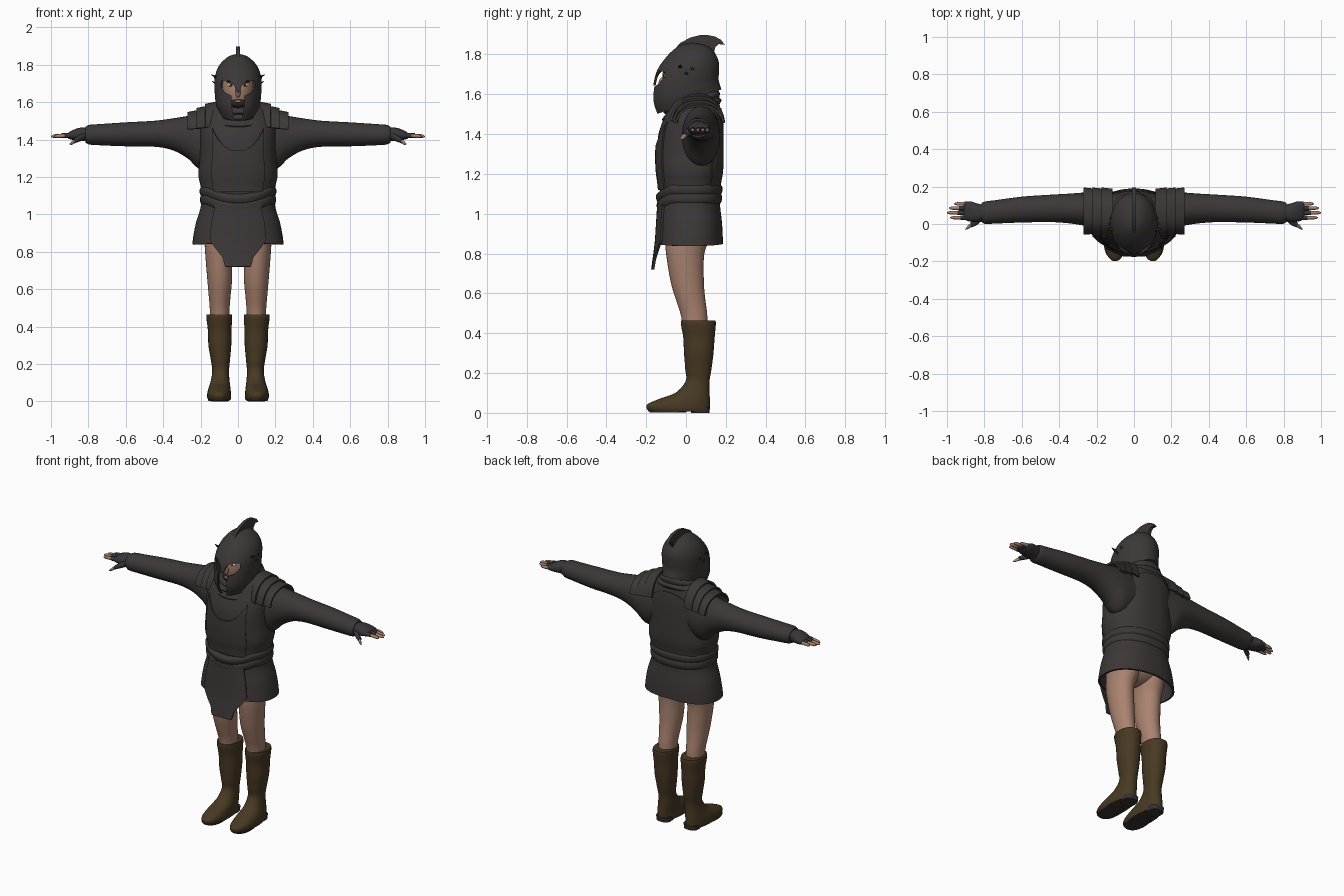
import bpy, bmesh, math
from mathutils import Vector

if "Cube" in bpy.data.objects:
    bpy.data.objects.remove(bpy.data.objects["Cube"])


def material(name, rgb):
    m = bpy.data.materials.new(name)
    m.diffuse_color = (*rgb, 1)
    m.use_nodes = True
    m.node_tree.nodes["Principled BSDF"].inputs["Base Color"].default_value = m.diffuse_color
    return m


CLOTH = material("dark cloth armour", (0.046, 0.039, 0.038))
GLOVE = material("glove grey", (0.038, 0.036, 0.041))
SKIN = material("skin", (0.40, 0.225, 0.16))
BOOT = material("boot leather", (0.064, 0.041, 0.017))
SOLE = material("boot sole", (0.035, 0.032, 0.031))
HAIR = material("dark hair", (0.03, 0.02, 0.015))
WHITE = material("eye white", (0.6, 0.56, 0.5))


def finish(name, bm, mat, mirror=False, thick=0):
    bmesh.ops.recalc_face_normals(bm, faces=bm.faces[:])
    me = bpy.data.meshes.new(name)
    bm.to_mesh(me)
    bm.free()
    me.materials.append(mat)
    ob = bpy.data.objects.new(name, me)
    bpy.context.collection.objects.link(ob)
    if thick:
        s = ob.modifiers.new("thickness", 'SOLIDIFY')
        s.thickness, s.offset = thick, 0
    if mirror:
        ob.modifiers.new("mirror", 'MIRROR').use_mirror_merge = False
    return ob


def sample(rows, t):
    """Smooth interpolation of profile rows (t, centre, half width, y front, y back)."""
    n = len(rows)
    t = min(max(t, rows[0][0]), rows[-1][0])
    i = next(k for k in range(n - 1) if t <= rows[k + 1][0])
    a, b = rows[i], rows[i + 1]
    h = b[0] - a[0]
    s = (t - a[0]) / h
    p, q = rows[max(i - 1, 0)], rows[min(i + 2, n - 1)]
    out = []
    for k in range(1, 5):
        m0 = (b[k] - p[k]) / (b[0] - p[0]) * h
        m1 = (q[k] - a[k]) / (q[0] - a[0]) * h
        out.append((2*s**3 - 3*s*s + 1) * a[k] + (s**3 - 2*s*s + s) * m0
                   + (3*s*s - 2*s**3) * b[k] + (s**3 - s*s) * m1)
    return out


def loft(name, rows, mat, a0=0, a1=360, lo=None, hi=None, off=0, n=2.3, axis='z',
         cap=True, nt=24, na=48, warp=None, mirror=False, thick=0):
    """Skin over oval sections; angle 0 faces the front. lo / hi may depend on the angle."""
    bm = bmesh.new()
    closed = a1 - a0 >= 360
    cols = na if closed else na + 1
    grid = []
    for j in range(nt + 1):
        ring = []
        for i in range(cols):
            deg = a0 + (a1 - a0) * i / na
            bot = lo(deg) if lo else rows[0][0]
            top = hi(deg) if hi else rows[-1][0]
            t = bot + (top - bot) * j / nt
            c, r, y0, y1 = sample(rows, t)
            sn, cs = math.sin(math.radians(deg)), math.cos(math.radians(deg))
            u = c + (r + off) * math.copysign(abs(sn) ** (2 / n), sn)
            y = (y0 + y1) / 2 - ((y1 - y0) / 2 + off) * math.copysign(abs(cs) ** (2 / n), cs)
            p = Vector((u, y, t)) if axis == 'z' else Vector((t, y, u))
            ring.append(bm.verts.new(warp(p) if warp else p))
        grid.append(ring)
    for r0, r1 in zip(grid, grid[1:]):
        for i in range(na):
            k = (i + 1) % cols
            bm.faces.new((r0[i], r0[k], r1[k], r1[i]))
    if closed and cap:
        bm.faces.new(grid[0])
        bm.faces.new(grid[-1])
    return finish(name, bm, mat, mirror, thick)


def prism(name, pts, axis, lo, hi, mat):
    bm = bmesh.new()
    make = (lambda p, d: (p[0], d, p[1])) if axis == 'y' else (lambda p, d: (d, *p))
    f = bm.faces.new([bm.verts.new(make(p, lo)) for p in pts])
    g = bmesh.ops.extrude_face_region(bm, geom=[f])['geom']
    step = Vector((0, hi - lo, 0)) if axis == 'y' else Vector((hi - lo, 0, 0))
    bmesh.ops.translate(bm, vec=step, verts=[v for v in g if isinstance(v, bmesh.types.BMVert)])
    return finish(name, bm, mat)


def ball(name, loc, rad, mat, mirror=False):
    bm = bmesh.new()
    bmesh.ops.create_uvsphere(bm, u_segments=24, v_segments=16, radius=1)
    for v in bm.verts:
        v.co = Vector(v.co[k] * rad[k] + loc[k] for k in range(3))
    return finish(name, bm, mat, mirror)


# Torso, skirt and the plates that follow their shape
body = [(.70, 0, .245, -.16, .185), (.85, 0, .237, -.14, .18), (.95, 0, .22, -.133, .175),
        (1.05, 0, .192, -.128, .165), (1.15, 0, .2, -.135, .17), (1.21, 0, .212, -.143, .18),
        (1.3, 0, .205, -.146, .183), (1.4, 0, .205, -.138, .183), (1.47, 0, .205, -.115, .18),
        (1.53, 0, .185, -.09, .172), (1.575, 0, .145, -.07, .16), (1.6, 0, .1, -.05, .14)]
loft("tunic_body", body, CLOTH, lo=lambda a: 1.03, nt=36, na=64)
loft("skirt", body, CLOTH, lo=lambda a: .85 - .012 * abs(math.sin(math.radians(a))),
     hi=lambda a: 1.08, cap=False, na=64, thick=.012)


def flap_edge(a):
    a = abs(a)
    return .72 if a < 13 else .72 + (a - 13) * .02 if a < 15.5 else .77 + (a - 15.5) * .005


loft("front_flap", body, CLOTH, a0=-34, a1=34, lo=flap_edge, hi=lambda a: 1.06,
     off=.012, na=54, thick=.012)
loft("breastplate", body, CLOTH, a0=-38, a1=38, lo=lambda a: 1.12,
     hi=lambda a: 1.34 + .12 * (a / 38) ** 2, off=.003, thick=.012)
loft("back_plate", body, CLOTH, a0=130, a1=230, lo=lambda a: 1.12,
     hi=lambda a: 1.53 - .1 * ((a - 180) / 50) ** 2, off=.001, thick=.01)


# Belt with two padded rolls, dipping at the front
def belt_dip(p):
    if p.y < 0:
        p.z -= .04 * max(0, 1 - (p.x / .17) ** 2)
    return p


loft("belt_lower", [(1.045, 0, .186, -.125, .165), (1.06, 0, .2, -.143, .178),
                    (1.09, 0, .202, -.147, .18), (1.105, 0, .196, -.14, .172)],
     CLOTH, na=64, nt=10, warp=belt_dip)
loft("belt_upper", [(1.09, 0, .19, -.13, .168), (1.105, 0, .202, -.146, .18),
                    (1.135, 0, .204, -.15, .182), (1.15, 0, .19, -.13, .168)],
     CLOTH, na=64, nt=10, warp=belt_dip)


# Collar folds, tilted down to the front
def tilt(p):
    p.z += .33 * p.y
    return p


for i, (z, r) in enumerate([(1.5, .15), (1.535, .128), (1.565, .11)]):
    loft(f"collar_fold_{i + 1}", [(z - .01, 0, r - .015, -.10 + .01 * i, .165),
                                  (z + .012, 0, r, -.12 + .006 * i, .178 - .008 * i),
                                  (z + .035, 0, r - .02, -.10 + .006 * i, .16)],
         CLOTH, nt=8, warp=tilt)

# Sleeves
loft("sleeve", [(.1, 1.4, .13, -.01, .165), (.2, 1.39, .15, -.02, .172), (.27, 1.413, .113, -.008, .168),
                (.35, 1.428, .085, .004, .162), (.44, 1.431, .07, .01, .157), (.6, 1.428, .064, .008, .146),
                (.75, 1.426, .056, .002, .126), (.8, 1.426, .052, 0, .12), (.815, 1.426, .043, .01, .112)],
     CLOTH, axis='x', n=2, nt=40, na=32, mirror=True)

# Layered shoulder plates
for i in range(3):
    x, h = .115 + .047 * i, .172 - .022 * i
    loft(f"shoulder_plate_{i + 1}", [(x, 1.425, h, -.065 + .008 * i, .185),
                                     (x + .06, 1.425, h - .012, -.078 + .012 * i, .192)],
         CLOTH, a0=12, a1=168, axis='x', nt=4, na=28, thick=.012, mirror=True)

# Gloved hands with bare fingertips
loft("glove", [(.79, 1.427, .034, .022, .1), (.84, 1.428, .036, .012, .11), (.87, 1.426, .03, .012, .12),
               (.90, 1.422, .02, .02, .12), (.912, 1.42, .012, .03, .115)],
     GLOVE, axis='x', nt=12, na=24, mirror=True)
for name, y, tip in [("index", .034, .983), ("middle", .06, 1.0), ("ring", .085, .99), ("little", .108, .962)]:
    mid = tip - .055
    loft(f"{name}_finger_sleeve", [(.885, 1.422, .014, y - .013, y + .013), (mid, 1.422, .0125, y - .012, y + .012)],
         GLOVE, axis='x', n=2, nt=2, na=12, mirror=True)
    loft(f"{name}_fingertip", [(mid - .01, 1.421, .01, y - .01, y + .01), (tip - .012, 1.418, .009, y - .008, y + .008),
                               (tip, 1.416, .002, y - .002, y + .002)],
         SKIN, axis='x', n=2, nt=8, na=12, mirror=True)
loft("thumb_sleeve", [(.815, 1.42, .022, .015, .06), (.845, 1.408, .018, -.008, .03), (.875, 1.393, .014, -.02, .01)],
     GLOVE, axis='x', n=2, nt=8, na=14, mirror=True)
loft("thumb_tip", [(.87, 1.394, .01, -.016, .006), (.888, 1.382, .01, -.027, -.008), (.9, 1.375, .002, -.031, -.026)],
     SKIN, axis='x', n=2, nt=8, na=12, mirror=True)

# Bare legs and hips
loft("leg", [(.4, .097, .05, -.01, .11), (.5, .098, .053, -.028, .106), (.56, .098, .058, -.048, .098),
             (.65, .098, .066, -.075, .09), (.8, .103, .073, -.1, .092), (.88, .095, .085, -.105, .12),
             (.97, .09, .09, -.1, .13)], SKIN, n=2, na=32, mirror=True)
ball("hips", (0, .015, .95), (.17, .12, .1), SKIN)

# Tall boots and soles
loft("boot", [(.008, .1, .06, -.188, .116), (.025, .101, .064, -.198, .12), (.045, .101, .063, -.192, .12),
              (.07, .099, .059, -.135, .12), (.1, .096, .052, -.055, .118), (.16, .093, .045, -.002, .118),
              (.22, .094, .051, -.004, .128), (.3, .097, .061, -.01, .138), (.38, .098, .063, -.014, .144),
              (.45, .1, .069, -.026, .15), (.465, .1, .067, -.024, .148)],
     BOOT, n=2.2, nt=60, na=40, mirror=True)
loft("boot_sole_front", [(.003, .102, .056, -.182, .0), (.014, .102, .06, -.19, .01)], SOLE, nt=1, na=32, mirror=True)
loft("boot_heel", [(0, .098, .045, .025, .117), (.03, .098, .048, .02, .121)], SOLE, n=3, nt=1, na=32, mirror=True)

# Head, seen through the helmet opening
ball("head", (0, -.02, 1.675), (.085, .1, .14), SKIN)
loft("neck", [(1.45, 0, .055, -.02, .1), (1.62, 0, .055, -.05, .07)], SKIN, nt=2, n=2, na=24)
ball("nose", (0, -.118, 1.655), (.014, .02, .03), SKIN)
ball("eye", (.037, -.1, 1.692), (.016, .013, .01), WHITE, True)
ball("pupil", (.037, -.11, 1.692), (.007, .0055, .008), HAIR, True)
ball("eyebrow", (.04, -.102, 1.71), (.024, .012, .005), HAIR, True)
ball("beard", (0, -.085, 1.595), (.045, .035, .026), HAIR)
ball("lips", (0, -.118, 1.604), (.02, .006, .006), SKIN)


# Helmet shell, lower at the front, with eye and mouth opening
def rake(p):
    p.z += .38 * p.y * max(0, 1.85 - p.z) / .29
    return p


helmet = loft("helmet", [(1.557, 0, .1, -.14, .172), (1.6, 0, .113, -.158, .162), (1.63, 0, .117, -.163, .158),
                         (1.69, 0, .12, -.156, .16), (1.74, 0, .116, -.138, .158), (1.79, 0, .096, -.095, .142),
                         (1.825, 0, .065, -.053, .118), (1.845, 0, .034, -.015, .08), (1.852, 0, .003, .022, .03)],
              CLOTH, n=2.05, nt=60, na=72, cap=False, warp=rake, thick=.012)
half = [(.012, 1.665), (.02, 1.69), (.05, 1.717), (.088, 1.712), (.092, 1.685), (.07, 1.652),
        (.035, 1.635), (.032, 1.57), (.012, 1.47)]
cutter = prism("opening_cutter", [(0, 1.645)] + half + [(-x, z) for x, z in reversed(half)],
               'y', -.3, -.05, CLOTH)
cutter.hide_render = True
cut = helmet.modifiers.new("opening", 'BOOLEAN')
cut.object, cut.operation, cut.solver = cutter, 'DIFFERENCE', 'EXACT'

# Crest fin with its hooked rear tip
prism("helmet_crest", [(-.135, 1.73), (-.09, 1.787), (-.03, 1.857), (.02, 1.884), (.07, 1.897), (.11, 1.897),
                       (.145, 1.89), (.175, 1.874), (.195, 1.848), (.165, 1.852), (.148, 1.838), (.138, 1.8),
                       (.12, 1.76), (0, 1.78)], 'x', -.01, .01, CLOTH)

# Hair wisps poking out at the temples
for i, (y, z) in enumerate([(-.03, 1.735), (0, 1.7), (.03, 1.725)]):
    loft(f"hair_wisp_{i + 1}", [(.105, z, .007, y - .012, y + .012), (.128, z + .004, .005, y - .006, y + .01),
                                (.146 - .008 * i, z + .013, .001, y, y + .003)],
         HAIR, axis='x', nt=6, na=8, mirror=True)

# Apply modifiers, drop the cutter and smooth the surfaces
bpy.ops.object.select_all(action='DESELECT')
for ob in bpy.context.scene.objects:
    if ob != cutter:
        ob.select_set(True)
bpy.context.view_layer.objects.active = helmet
bpy.ops.object.convert(target='MESH')
bpy.ops.object.shade_smooth_by_angle(angle=math.radians(40))
bpy.data.objects.remove(cutter)
